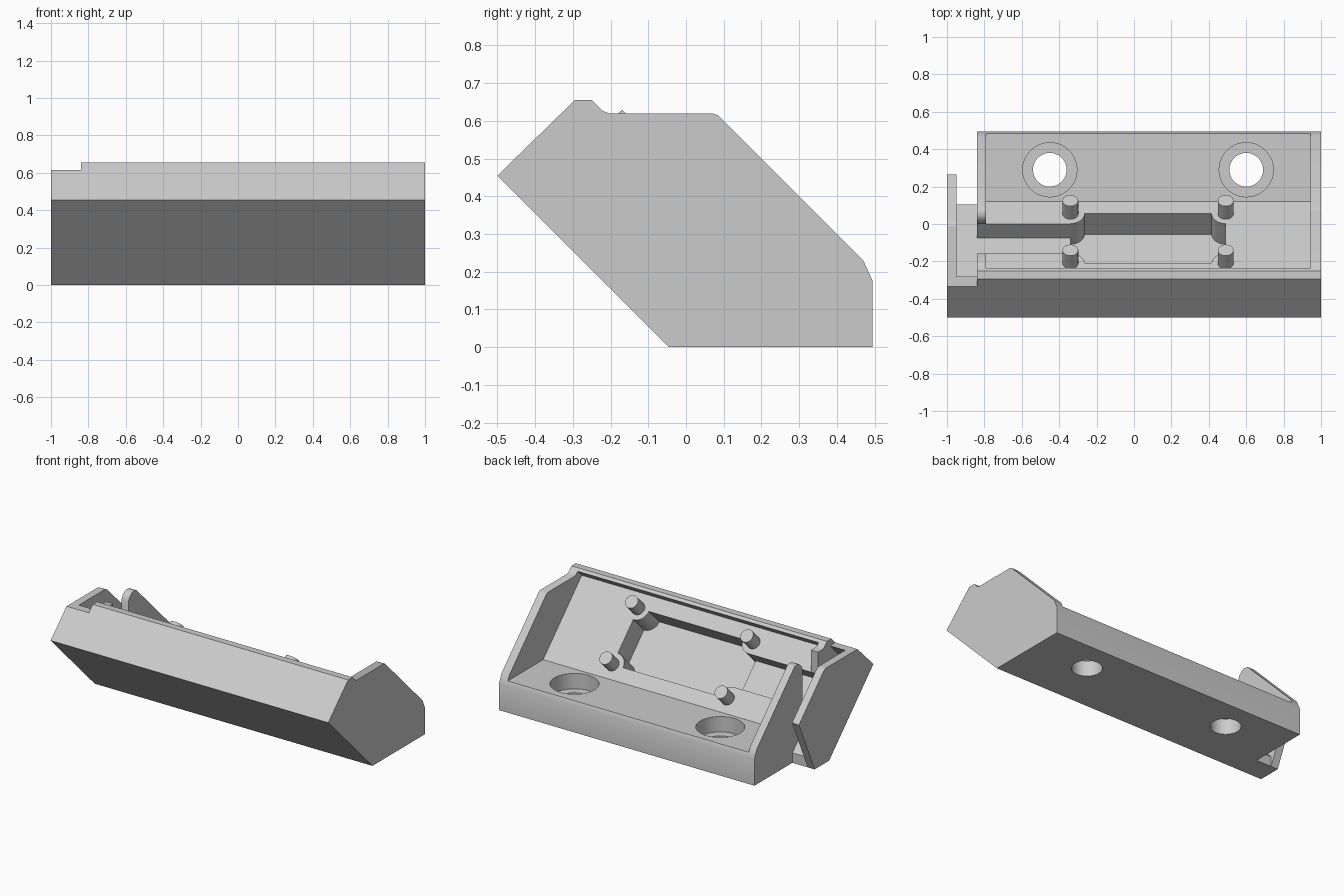
import bpy, bmesh, math
from mathutils import Vector, Matrix

cube = bpy.data.objects.get("Cube")
if cube:
    bpy.data.objects.remove(cube, do_unlink=True)

grey = bpy.data.materials.new("light grey plastic")
grey.use_nodes = True
grey.diffuse_color = (0.6, 0.6, 0.6, 1)
grey.node_tree.nodes["Principled BSDF"].inputs["Base Color"].default_value = (0.6, 0.6, 0.6, 1)

R = math.sqrt(0.5)
NORMAL = Vector((0, R, R))     # out of the sloped floor
UPHILL = Vector((0, -R, R))    # along the sloped floor
FLOOR = 0.32 * R               # floor distance along NORMAL


def prism(name, ring, offset):
    """Extrude a closed ring of points by an offset vector."""
    bm = bmesh.new()
    face = bm.faces.new([bm.verts.new(p) for p in ring])
    out = bmesh.ops.extrude_face_region(bm, geom=[face])
    moved = [g for g in out["geom"] if isinstance(g, bmesh.types.BMVert)]
    bmesh.ops.translate(bm, verts=moved, vec=offset)
    bmesh.ops.recalc_face_normals(bm, faces=bm.faces)
    mesh = bpy.data.meshes.new(name)
    bm.to_mesh(mesh)
    bm.free()
    mesh.materials.append(grey)
    obj = bpy.data.objects.new(name, mesh)
    bpy.context.collection.objects.link(obj)
    return obj


def slab(name, profile, x0, x1):
    return prism(name, [Vector((x0, y, z)) for y, z in profile], Vector((x1 - x0, 0, 0)))


def rod(name, base, axis, radius, length):
    side = axis.orthogonal().normalized()
    ring = [base + Matrix.Rotation(math.tau * i / 40, 3, axis) @ side * radius for i in range(40)]
    return prism(name, ring, axis * length)


def cut(target, cutter):
    cutter.hide_render = True
    mod = target.modifiers.new("cut", 'BOOLEAN')
    mod.operation = 'DIFFERENCE'
    mod.solver = 'EXACT'
    mod.object = cutter
    bpy.context.view_layer.update()
    evaluated = target.evaluated_get(bpy.context.evaluated_depsgraph_get())
    mesh = bpy.data.meshes.new_from_object(evaluated)
    target.modifiers.clear()
    target.data = mesh
    bpy.data.objects.remove(cutter, do_unlink=True)


def smooth(obj):
    obj.data.shade_smooth()
    obj.data.set_sharp_from_angle(angle=math.radians(28))


# Main wedge-shaped housing
tray = slab("housing", [
    (-0.045, 0), (0.495, 0), (0.495, 0.175), (0.47, 0.23), (0.095, 0.605),
    (0.085, 0.615), (0.07, 0.62), (-0.205, 0.62), (-0.222, 0.627),
    (-0.25, 0.655), (-0.295, 0.655), (-0.5, 0.455)], -0.84, 1)

# Open cavity with sloped floor and flat screw ledge
cut(tray, slab("cavity", [(0.12, 0.2), (0.6, 0.2), (0.6, 0.9), (-0.025, 0.85),
                          (-0.2775, 0.5975)], -0.79, 0.945))

# Deep pocket whose corners step around the four pin bosses
pin_x, pin_v, boss = (-0.34, 0.49), (0.1485, 0.523), 0.075
outline = []
for cx, cv, start in ((pin_x[0], pin_v[0], 90), (pin_x[1], pin_v[0], 180),
                      (pin_x[1], pin_v[1], 270), (pin_x[0], pin_v[1], 360)):
    for i in range(11):
        a = math.radians(start - 9 * i)
        outline.append((cx + boss * math.cos(a), cv + boss * math.sin(a)))
ring = [Vector((u, 0, 0)) + UPHILL * v + NORMAL * 0.0707 for u, v in outline]
cut(tray, prism("pocket", ring, NORMAL * 0.18))

# Cable slot leading from the pocket out through the end wall
cut(tray, slab("cable_slot", [
    (-0.075, 0.245), (0, 0.32), (0, 0.57), (0.012, 0.595), (0.03, 0.612),
    (0.055, 0.625), (0.055, 0.7), (-0.157, 0.7), (-0.157, 0.477), (-0.232, 0.402)], -0.86, -0.335))

# Counterbored screw holes
UP = Vector((0, 0, 1))
for x in (-0.45, 0.6):
    cut(tray, rod("screw_hole", Vector((x, 0.29, -0.1)), UP, 0.09, 0.5))
    cut(tray, rod("counterbore", Vector((x, 0.29, 0.1)), UP, 0.145, 0.3))
smooth(tray)

# Locating pins
for x in pin_x:
    for v in pin_v:
        base = Vector((x, 0, 0)) + UPHILL * v + NORMAL * (FLOOR - 0.01)
        smooth(rod("locating_pin", base, NORMAL, 0.042, 0.109))

# Outboard cable channel and its cover plate
slab("cable_channel", [
    (-0.045, 0), (0.105, 0), (0.105, 0.065), (-0.3625, 0.5325),
    (-0.28, 0.615), (-0.335, 0.615), (-0.5, 0.455)], -0.95, -0.84)
slab("end_plate", [
    (-0.045, 0), (0.105, 0), (0.258, 0.335), (0.265, 0.35), (0.255, 0.362),
    (0.015, 0.602), (-0.01, 0.615), (-0.335, 0.615), (-0.5, 0.455)], -1, -0.95)
